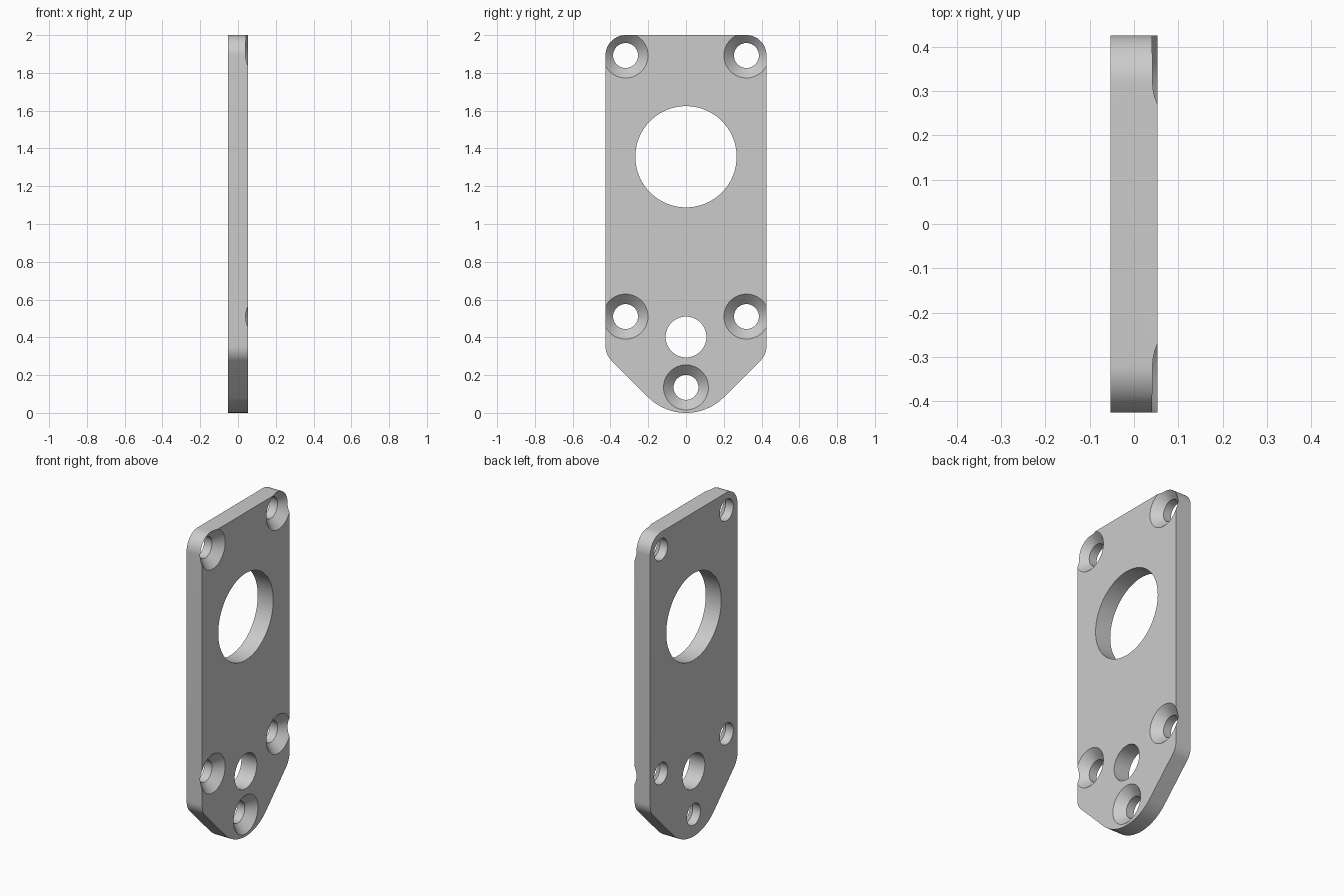
import bpy, bmesh
from math import sin, cos, pi, radians, sqrt

cube = bpy.data.objects.get("Cube")
if cube:
    bpy.data.objects.remove(cube, do_unlink=True)

HALF_T = 0.053      # half the plate thickness (x)
HALF_W = 0.426      # half the plate width (y)
CORNER_R = 0.107    # fillet radius of the corners
NOSE_R = 0.283      # radius of the rounded lower tip
SCREW_R, SINK_R = 0.066, 0.119

grey = bpy.data.materials.new("plain grey")
grey.use_nodes = True
grey.diffuse_color = (0.6, 0.6, 0.6, 1)
grey.node_tree.nodes["Principled BSDF"].inputs["Base Color"].default_value = (0.6, 0.6, 0.6, 1)


def arc(cy, cz, r, start, end, n):
    """Points on an arc in the YZ plane, angles in degrees."""
    return [(cy + r * cos(radians(start + (end - start) * i / n)),
             cz + r * sin(radians(start + (end - start) * i / n))) for i in range(n + 1)]


def make_object(name, bm):
    bmesh.ops.recalc_face_normals(bm, faces=bm.faces)
    mesh = bpy.data.meshes.new(name)
    bm.to_mesh(mesh)
    bm.free()
    mesh.materials.append(grey)
    obj = bpy.data.objects.new(name, mesh)
    bpy.context.collection.objects.link(obj)
    return obj


def add_lathe(bm, y, z, profile, n):
    """Closed solid turned about an axis along x; profile is (x, radius)."""
    rings = [[bm.verts.new((x, y + r * cos(2 * pi * i / n), z + r * sin(2 * pi * i / n)))
              for i in range(n)] for x, r in profile]
    for a, b in zip(rings, rings[1:]):
        for i in range(n):
            j = (i + 1) % n
            bm.faces.new((a[i], a[j], b[j], b[i]))
    bm.faces.new(rings[0][::-1])
    bm.faces.new(rings[-1])


# Plate outline: rounded nose, 45 degree flanks, filleted corners
fillet_y = HALF_W - CORNER_R
line_z = NOSE_R - NOSE_R * sqrt(2)            # flank line: z = y + line_z
fillet_z = fillet_y + line_z + CORNER_R * sqrt(2)
right_half = (arc(0, NOSE_R, NOSE_R, -90, -45, 16)
              + arc(fillet_y, fillet_z, CORNER_R, -45, 0, 10)
              + arc(fillet_y, 2 - CORNER_R, CORNER_R, 0, 90, 20))
outline = right_half + [(-y, z) for y, z in reversed(right_half[1:])]

bm = bmesh.new()
face = bm.faces.new([bm.verts.new((-HALF_T, y, z)) for y, z in outline])
ext = bmesh.ops.extrude_face_region(bm, geom=[face])
bmesh.ops.translate(bm, vec=(2 * HALF_T, 0, 0),
                    verts=[v for v in ext["geom"] if isinstance(v, bmesh.types.BMVert)])
plate = make_object("mounting_plate", bm)

# Cutters: two plain bores and five countersunk screw holes
M = 0.01
bm = bmesh.new()
for z, r, n in ((1.356, 0.268, 96), (0.402, 0.108, 64)):
    add_lathe(bm, 0, z, [(-HALF_T - M, r), (HALF_T + M, r)], n)
sink = [(-HALF_T - M, SCREW_R), (HALF_T - (SINK_R - SCREW_R), SCREW_R),
        (HALF_T + M, SINK_R + M)]
for y, z in ((-0.32, 1.892), (0.32, 1.892), (-0.32, 0.51), (0.32, 0.51), (0, 0.135)):
    add_lathe(bm, y, z, sink, 64)
cutter = make_object("hole_cutters", bm)
cutter.hide_render = True

# Cut the holes, then drop the cutters
mod = plate.modifiers.new("holes", 'BOOLEAN')
mod.operation = 'DIFFERENCE'
mod.solver = 'EXACT'
mod.object = cutter
bpy.ops.object.select_all(action='DESELECT')
plate.select_set(True)
bpy.context.view_layer.objects.active = plate
bpy.ops.object.modifier_apply(modifier=mod.name)
bpy.data.objects.remove(cutter, do_unlink=True)
bpy.ops.object.shade_smooth_by_angle(angle=radians(30))
